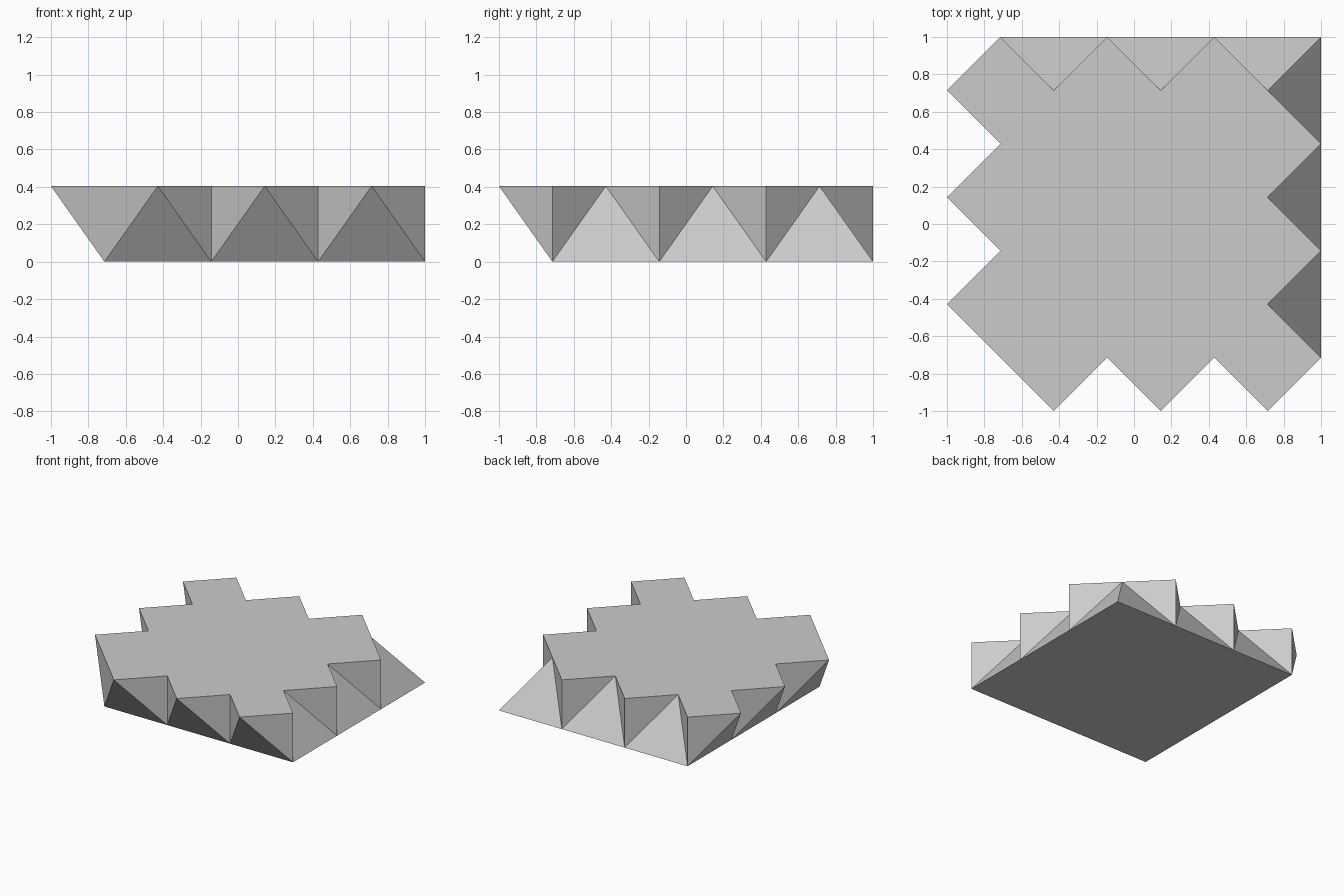
import bpy

# Remove the default cube
cube = bpy.data.objects.get("Cube")
if cube:
    bpy.data.objects.remove(cube, do_unlink=True)

COUNT = 3
PITCH = 4 / 7              # side of each square base
HEIGHT = PITCH / 2 ** 0.5  # every sloping edge is as long as the base side
START = 1 - COUNT * PITCH

stone = bpy.data.materials.new("light_grey_stone")
stone.use_nodes = True
colour = (0.6, 0.6, 0.6, 1)
stone.diffuse_color = colour
stone.node_tree.nodes["Principled BSDF"].inputs["Base Color"].default_value = colour


def block_mesh():
    """Interlocking block: square base, diagonal rectangular top."""
    base = [(0, 0), (1, 0), (1, 1), (0, 1)]
    top = [(-0.5, 0.5), (0.5, -0.5), (1, 0), (0.5, 0.5), (0, 1)]
    verts = [(x * PITCH, y * PITCH, 0) for x, y in base]
    verts += [(x * PITCH, y * PITCH, HEIGHT) for x, y in top]
    a, b, c, d, left, front, right, middle, back = range(len(verts))
    faces = [
        (d, c, b, a),                         # base
        (left, front, right, middle, back),   # top
        (a, front, left),                     # upright end faces
        (b, right, front),
        (b, middle, right),
        (d, back, middle),
        (d, left, back),
        (a, b, front),                        # overhanging slopes
        (d, a, left),
        (b, c, middle),                       # receding slopes
        (c, d, middle),
    ]
    mesh = bpy.data.meshes.new("vault_block")
    mesh.from_pydata(verts, [], faces)
    mesh.materials.append(stone)
    mesh.update()
    return mesh


# Grid of identical blocks
mesh = block_mesh()
for row in range(COUNT):
    for col in range(COUNT):
        block = bpy.data.objects.new(f"vault_block_{row + 1}_{col + 1}", mesh)
        block.location = (START + col * PITCH, START + row * PITCH, 0)
        bpy.context.scene.collection.objects.link(block)
